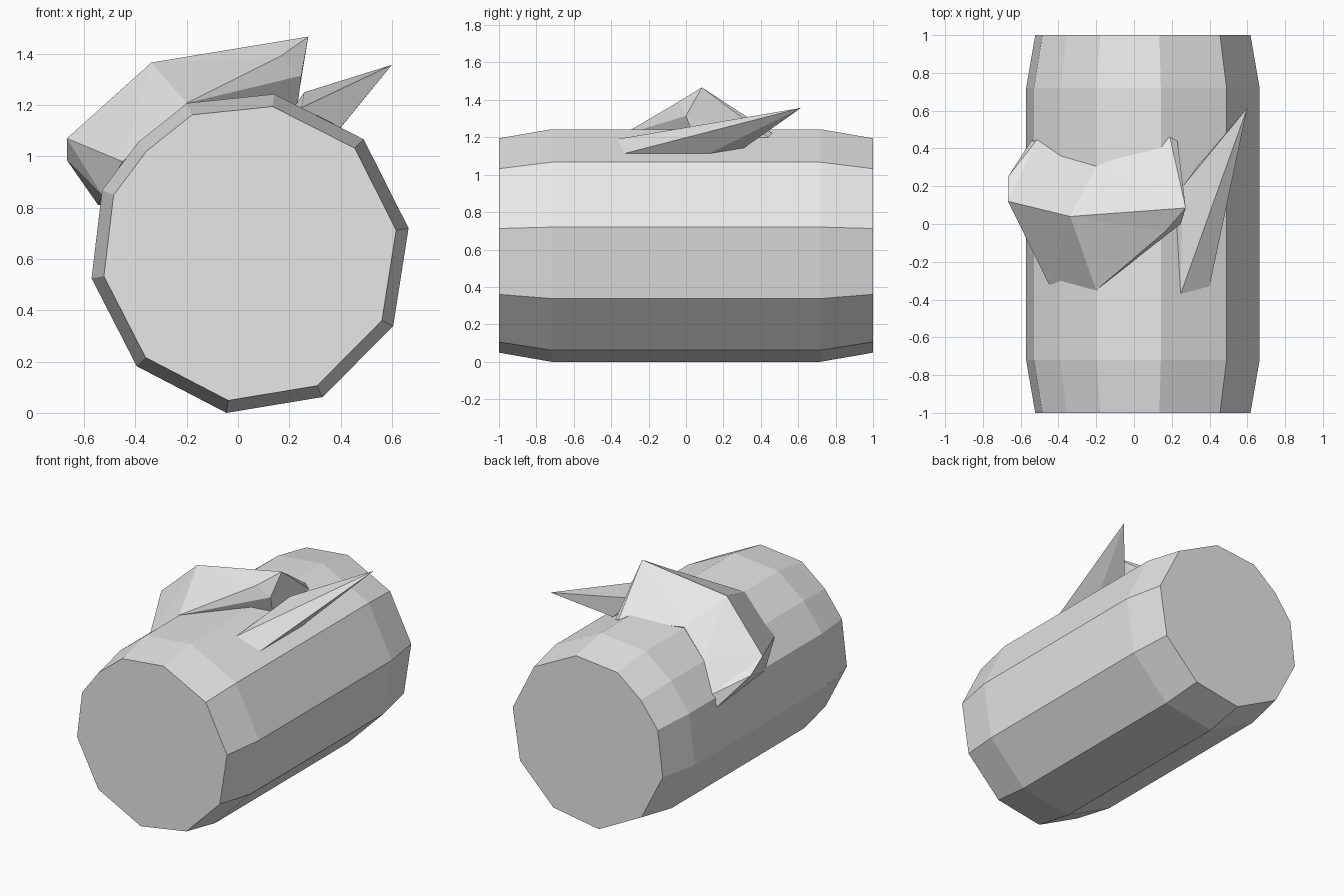
import bpy, bmesh

if "Cube" in bpy.data.objects:
    bpy.data.objects.remove(bpy.data.objects["Cube"])

grey = bpy.data.materials.new("light grey")
grey.diffuse_color = (0.8, 0.8, 0.8, 1)
grey.use_nodes = True
grey.node_tree.nodes["Principled BSDF"].inputs["Base Color"].default_value = grey.diffuse_color


def finish(bm, name):
    bmesh.ops.recalc_face_normals(bm, faces=bm.faces)
    mesh = bpy.data.meshes.new(name)
    bm.to_mesh(mesh)
    bm.free()
    mesh.materials.append(grey)
    obj = bpy.data.objects.new(name, mesh)
    bpy.context.collection.objects.link(obj)
    return obj


# Log body: irregular profile lofted along y, tapering at both ends
profile = [(.665, .72), (.49, 1.067), (.142, 1.243), (-.198, 1.208), (-.39, 1.055),
           (-.53, .868), (-.571, .525), (-.395, .182), (-.045, 0), (.33, .062), (.605, .338)]
cx, cz = .045, .622
bm = bmesh.new()
rings = []
for y, s in ((-1, .922), (-.72, 1), (.72, 1), (1, .922)):
    rings.append([bm.verts.new((cx + (x - cx) * s, y, cz + (z - cz) * s)) for x, z in profile])
n = len(profile)
for a, b in zip(rings, rings[1:]):
    for i in range(n):
        j = (i + 1) % n
        bm.faces.new((a[i], a[j], b[j], b[i]))
bm.faces.new(rings[0])
bm.faces.new(rings[-1])
finish(bm, "log_body")

# Broken bark slab: overhanging shard with its base sunk into the log
bm = bmesh.new()
new = bm.verts.new
left, left_low = new((-.667, .12, 1.07)), new((-.667, .25, .985))
ridge, shoulder = new((-.338, .04, 1.366)), new((.165, -.04, 1.39))
peak, under = new((.274, .085, 1.467)), new((.247, 0, 1.315))
front, front_left = new((-.2, -.35, 1.208)), new((-.45, -.32, .98))
left_base, foot = new((-.53, -.1, .85)), new((-.545, .44, .81))
back1, back2 = new((-.51, .45, .89)), new((-.386, .36, 1.06))
back3, back4 = new((-.2, .306, 1.215)), new((.19, .46, 1.222))
back5, right_base = new((.23, .44, 1.2)), new((.23, .05, 1.18))
core = new((-.1, .1, .85))


def fan(tip, *rim):
    for a, b in zip(rim, rim[1:]):
        bm.faces.new((tip, a, b))


# top, back and left sides
fan(left, ridge, back2, back1, left_low, left_base, front_left, ridge)
fan(foot, back1, left_low, left_base)
fan(ridge, back2, back3, peak, shoulder, front, front_left)
# peak, overhang and right side
fan(peak, back3, back4, back5, under, shoulder)
fan(under, shoulder, front, right_base, back5)
# buried base
fan(core, front, front_left, left_base, foot, back1, back2, back3, back4, back5,
    right_base, front)
finish(bm, "bark_slab")

# Splinter: pointed convex shard leaning out of the upper right side
bm = bmesh.new()
for p in ((.6, .615, 1.357), (.247, -.37, 1.19), (.4, -.33, 1.113), (.258, .2, 1.25),
          (.4, .12, 1.112), (.34, .31, 1.143), (.224, .013, 1.2), (.28, 0, 1.1)):
    bm.verts.new(p)
bmesh.ops.convex_hull(bm, input=bm.verts)
bmesh.ops.delete(bm, geom=[w for w in bm.verts if not w.link_faces], context='VERTS')
finish(bm, "splinter")
